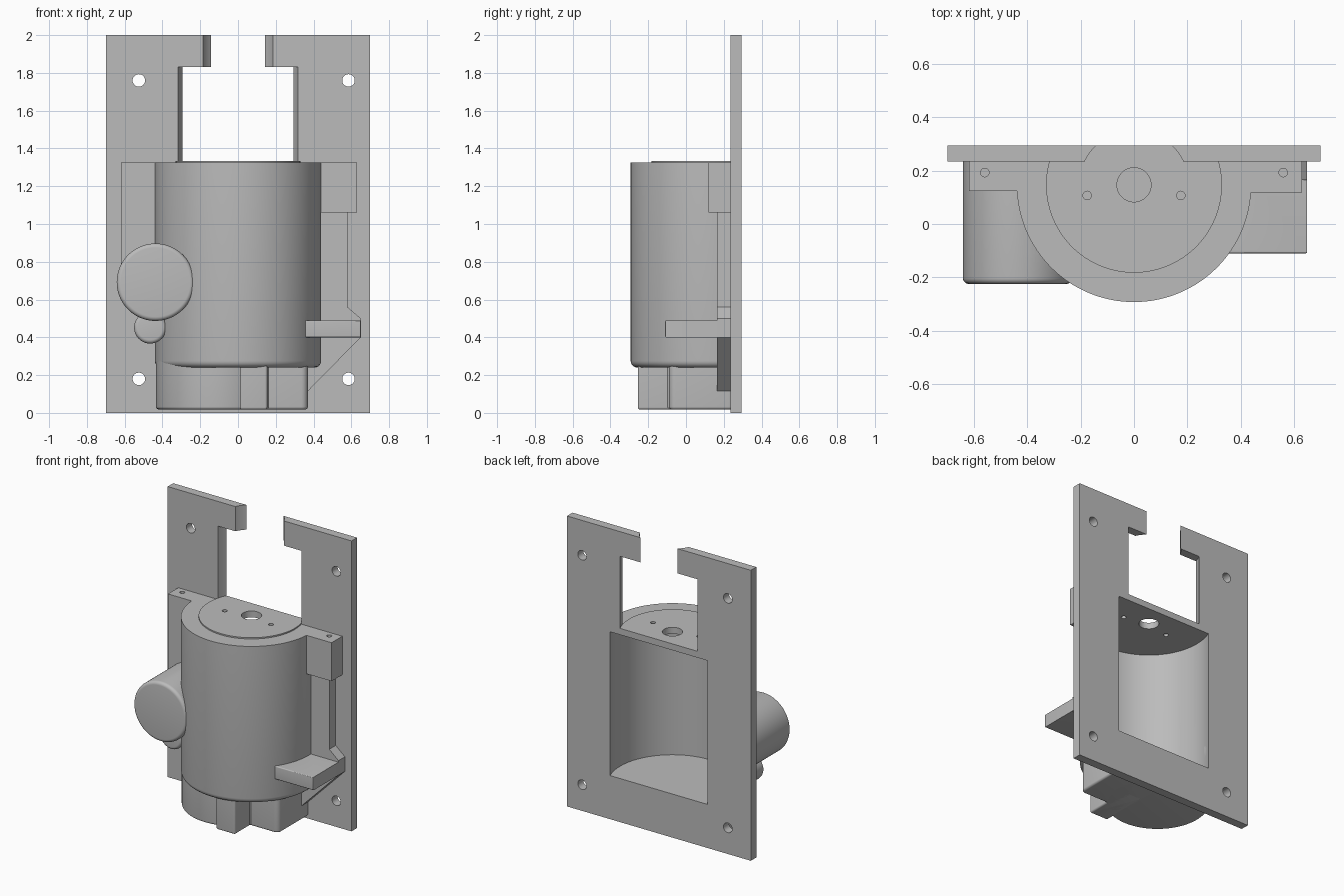
import bpy, bmesh, math
from mathutils import Vector

if "Cube" in bpy.data.objects:
    bpy.data.objects.remove(bpy.data.objects["Cube"])

grey = bpy.data.materials.new("plain grey")
grey.use_nodes = True
grey.diffuse_color = (0.5, 0.5, 0.5, 1)
grey.node_tree.nodes["Principled BSDF"].inputs["Base Color"].default_value = (0.5, 0.5, 0.5, 1)

AXIS_Y = 0.147          # depth of the main housing axis
FRONT, BACK = 0.235, 0.295


def circle(cx, cy, r, n=96):
    return [(cx + r * math.cos(2 * math.pi * i / n), cy + r * math.sin(2 * math.pi * i / n)) for i in range(n)]


def rect(x0, x1, y0, y1):
    return [(x0, y0), (x1, y0), (x1, y1), (x0, y1)]


def prism(name, outline, lo, hi, axis="z", round_cap=0.0, round_sides=0.0):
    """Extrude an outline along z or y; optionally round the low cap and long edges."""
    def place(p, h):
        return Vector((p[0], p[1], h)) if axis == "z" else Vector((p[0], h, p[1]))
    bm = bmesh.new()
    a = [bm.verts.new(place(p, lo)) for p in outline]
    b = [bm.verts.new(place(p, hi)) for p in outline]
    n = len(outline)
    low_cap = bm.faces.new(a)
    bm.faces.new(b)
    sides = [bm.faces.new((a[i], a[(i + 1) % n], b[(i + 1) % n], b[i])) for i in range(n)]
    bmesh.ops.recalc_face_normals(bm, faces=bm.faces)
    if round_sides:
        edges = [bm.edges.get((a[i], b[i])) for i in range(n)]
        bmesh.ops.bevel(bm, geom=edges, offset=round_sides, segments=5, profile=0.5, affect="EDGES")
    if round_cap:
        bm.faces.ensure_lookup_table()
        k = 2 if axis == "z" else 1
        edges = [e for e in bm.edges if all(abs(v.co[k] - lo) < 1e-5 for v in e.verts)]
        bmesh.ops.bevel(bm, geom=edges, offset=round_cap, segments=5, profile=0.5, affect="EDGES")
    bmesh.ops.recalc_face_normals(bm, faces=bm.faces)
    mesh = bpy.data.meshes.new(name)
    bm.to_mesh(mesh)
    bm.free()
    mesh.materials.append(grey)
    ob = bpy.data.objects.new(name, mesh)
    bpy.context.collection.objects.link(ob)
    return ob


def activate(ob):
    bpy.ops.object.select_all(action="DESELECT")
    ob.select_set(True)
    bpy.context.view_layer.objects.active = ob


def cut(ob, cutters):
    activate(ob)
    for c in cutters:
        m = ob.modifiers.new("cut", "BOOLEAN")
        m.operation, m.solver, m.object = "DIFFERENCE", "EXACT", c
        bpy.ops.object.modifier_apply(modifier=m.name)


def cutter(name, *args, **kw):
    ob = prism(name, *args, **kw)
    ob.hide_render = True
    cutters.append(ob)
    return ob


cutters, parts = [], []

# Cutters
cavity = cutter("cavity_cutter", circle(0, AXIS_Y, 0.4), 0.30, 1.29)
behind_plate = cutter("behind_plate_cutter", rect(-2, 2, BACK, 2), -1, 3)
behind_body = cutter("behind_body_cutter", rect(-2, 2, 0.265, 2), -1, 3)
shaft_hole = cutter("shaft_hole_cutter", circle(0, AXIS_Y, 0.064, 48), 1.2, 1.5)
cover_holes = [cutter("cover_hole_cutter", circle(s * 0.176, 0.107, 0.016, 24), 1.2, 1.5) for s in (-1, 1)]
tab_holes = [cutter("tab_hole_cutter", circle(s * 0.56, 0.193, 0.016, 24), 1.2, 1.5) for s in (-1, 1)]
wide_notch = cutter("wide_notch_cutter", circle(0, AXIS_Y, 0.33), 1.325, 1.83)
narrow_notch = cutter("narrow_notch_cutter", circle(0, AXIS_Y, 0.205), 1.7, 2.2)
screw_holes = [cutter("screw_hole_cutter", circle(x, z, 0.033, 32), 0, 0.5, axis="y")
               for x in (-0.525, 0.585) for z in (0.18, 1.76)]

# Mounting plate with its stepped notch, window and screw holes
plate = prism("mounting_plate", rect(-0.7, 0.7, 0, 2), FRONT, BACK, axis="y")
cut(plate, [wide_notch, narrow_notch, cavity] + screw_holes)
parts.append(plate)

# Hollow half-round housing and its raised cover
body = prism("housing", circle(0, AXIS_Y, 0.44, 128), 0.24, 1.325, round_cap=0.035)
cut(body, [behind_body, cavity, shaft_hole] + cover_holes)
cover = prism("top_cover", circle(0, AXIS_Y, 0.33), 1.31, 1.334)
cut(cover, [behind_plate, shaft_hole] + cover_holes)
parts += [body, cover]

# Offset base below the housing, with two blocks
base = prism("base_drum", circle(-0.102, 0.112, 0.332), 0.018, 0.30, round_cap=0.015)
cut(base, [behind_body])
parts.append(base)
parts.append(prism("base_front_block", rect(0.01, 0.155, -0.255, 0.1), 0.018, 0.27,
                   round_cap=0.012, round_sides=0.012))
parts.append(prism("base_side_block", rect(0.0, 0.37, -0.09, 0.26), 0.018, 0.27,
                   round_cap=0.015, round_sides=0.035))

# Round side chamber and the small pipe under it
chamber = prism("side_chamber", circle(-0.437, 0.692, 0.205), -0.225, 0.26, axis="y", round_cap=0.022)
pipe = prism("small_pipe", circle(-0.465, 0.452, 0.085, 48), -0.07, 0.26, axis="y", round_cap=0.02)

# Screw tabs beside the housing top
left_tab = prism("tall_tab", rect(-0.62, -0.3, 0.69, 1.325), 0.123, 0.26, axis="y")
right_tab = prism("short_tab", rect(0.3, 0.63, 1.06, 1.325), 0.118, 0.26, axis="y")

# Stepped side rail and the shelf bracket
rail_outline = [(0.33, 1.08), (0.58, 1.08), (0.58, 0.56), (0.65, 0.5), (0.65, 0.4), (0.37, 0.115), (0.33, 0.115)]
rail = prism("side_rail", rail_outline, 0.165, 0.26, axis="y")
shelf = prism("shelf_bracket", rect(0.3, 0.65, 0.4, 0.49), -0.11, 0.26, axis="y", round_cap=0.006)
for ob in (chamber, pipe, left_tab, right_tab, rail, shelf):
    cut(ob, [cavity] + (tab_holes if ob in (left_tab, right_tab) else []))
    parts.append(ob)

# Tidy up and shade
for c in cutters:
    bpy.data.objects.remove(c)
for ob in parts:
    activate(ob)
    bpy.ops.object.shade_smooth_by_angle(angle=math.radians(30))
